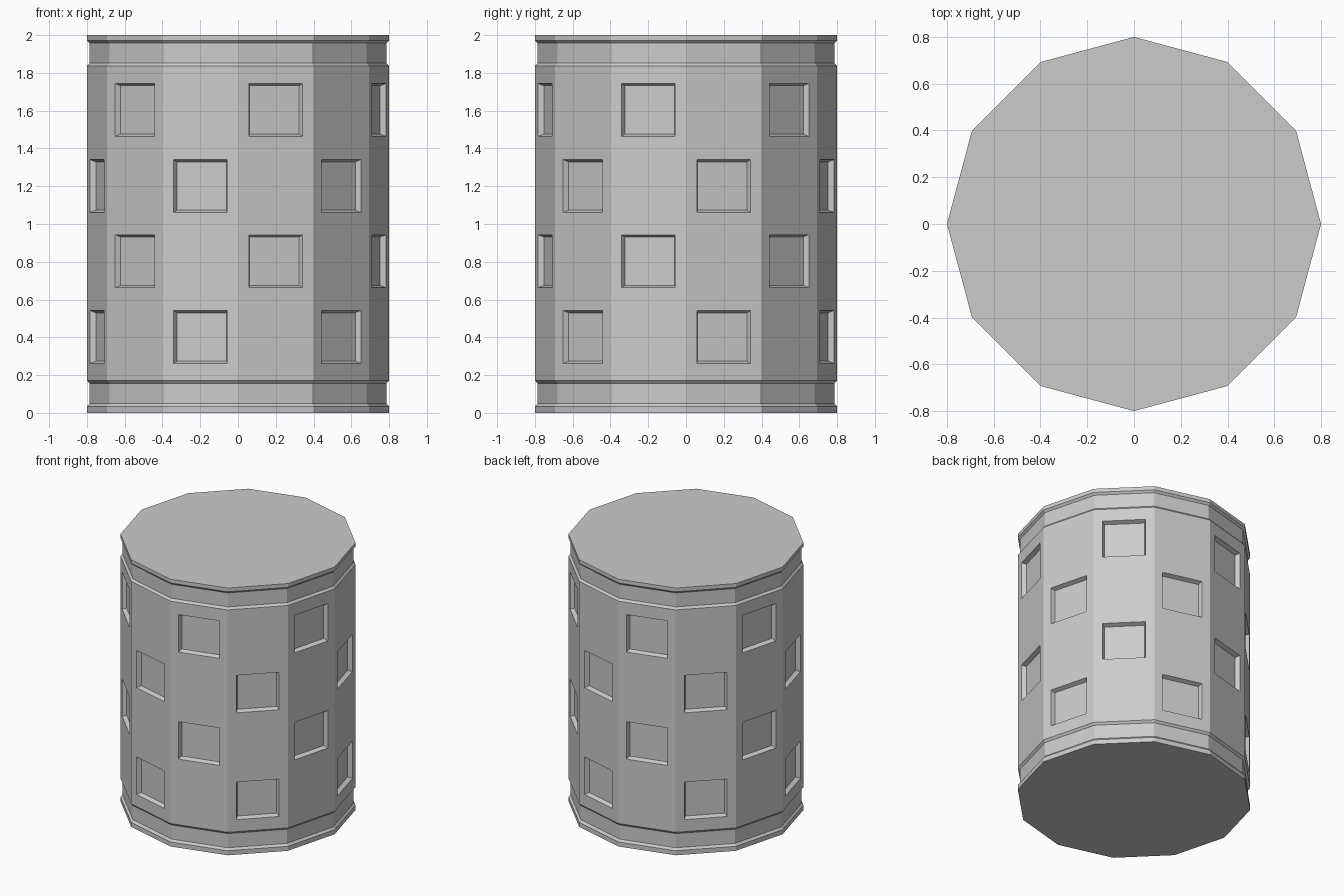
import bpy, bmesh
from math import pi, cos, sin
from mathutils import Vector

if "Cube" in bpy.data.objects:
    bpy.data.objects.remove(bpy.data.objects["Cube"])

SIDES, R, RG = 12, 0.8, 0.786        # facets, outer radius, groove radius
POCKET_W, POCKET_H = 0.295, 0.28     # pocket opening
DEPTH, TAPER = 0.03, 0.012           # pocket recess and wall slope
ROWS = [0.402, 0.803, 1.201, 1.604]  # pocket centre heights

# Side profile (radius, height): lip, groove, body rows, groove, lip
profile = [(R, 0), (R, 0.034), (RG, 0.05), (RG, 0.156), (R, 0.172),
           (R, 0.602), (R, 1.002), (R, 1.402),
           (R, 1.836), (RG, 1.852), (RG, 1.957), (R, 1.972), (R, 2)]
FIRST_ROW = 4                        # profile segment of the lowest pocket row

bm = bmesh.new()
rings = [[bm.verts.new((r * cos(k * 2 * pi / SIDES), r * sin(k * 2 * pi / SIDES), z))
          for k in range(SIDES)] for r, z in profile]


def rectangle(centre, side, w, h):
    up = Vector((0, 0, 1))
    return [bm.verts.new(centre + side * (sx * w / 2) + up * (sz * h / 2))
            for sx, sz in ((-1, -1), (1, -1), (1, 1), (-1, 1))]


def bridge(outer, inner):
    for i in range(4):
        j = (i + 1) % 4
        bm.faces.new((outer[i], outer[j], inner[j], inner[i]))


# Wall facets, with recessed pockets in a checkerboard pattern
for s in range(len(profile) - 1):
    row = s - FIRST_ROW
    for k in range(SIDES):
        n = (k + 1) % SIDES
        quad = [rings[s][k], rings[s][n], rings[s + 1][n], rings[s + 1][k]]
        if 0 <= row < len(ROWS) and (row + k) % 2 == 0:
            a = (k + 0.5) * 2 * pi / SIDES
            normal = Vector((cos(a), sin(a), 0))
            side = Vector((-sin(a), cos(a), 0))
            centre = normal * (R * cos(pi / SIDES)) + Vector((0, 0, ROWS[row]))
            rim = rectangle(centre, side, POCKET_W, POCKET_H)
            floor = rectangle(centre - normal * DEPTH, side,
                              POCKET_W - 2 * TAPER, POCKET_H - 2 * TAPER)
            bridge(quad, rim)
            bridge(rim, floor)
            bm.faces.new(floor)
        else:
            bm.faces.new(quad)

# Flat end caps
bm.faces.new(rings[0][::-1])
bm.faces.new(rings[-1])
bmesh.ops.recalc_face_normals(bm, faces=bm.faces)

mesh = bpy.data.meshes.new("faceted_drum")
bm.to_mesh(mesh)
bm.free()
bpy.context.collection.objects.link(bpy.data.objects.new("faceted_drum", mesh))
